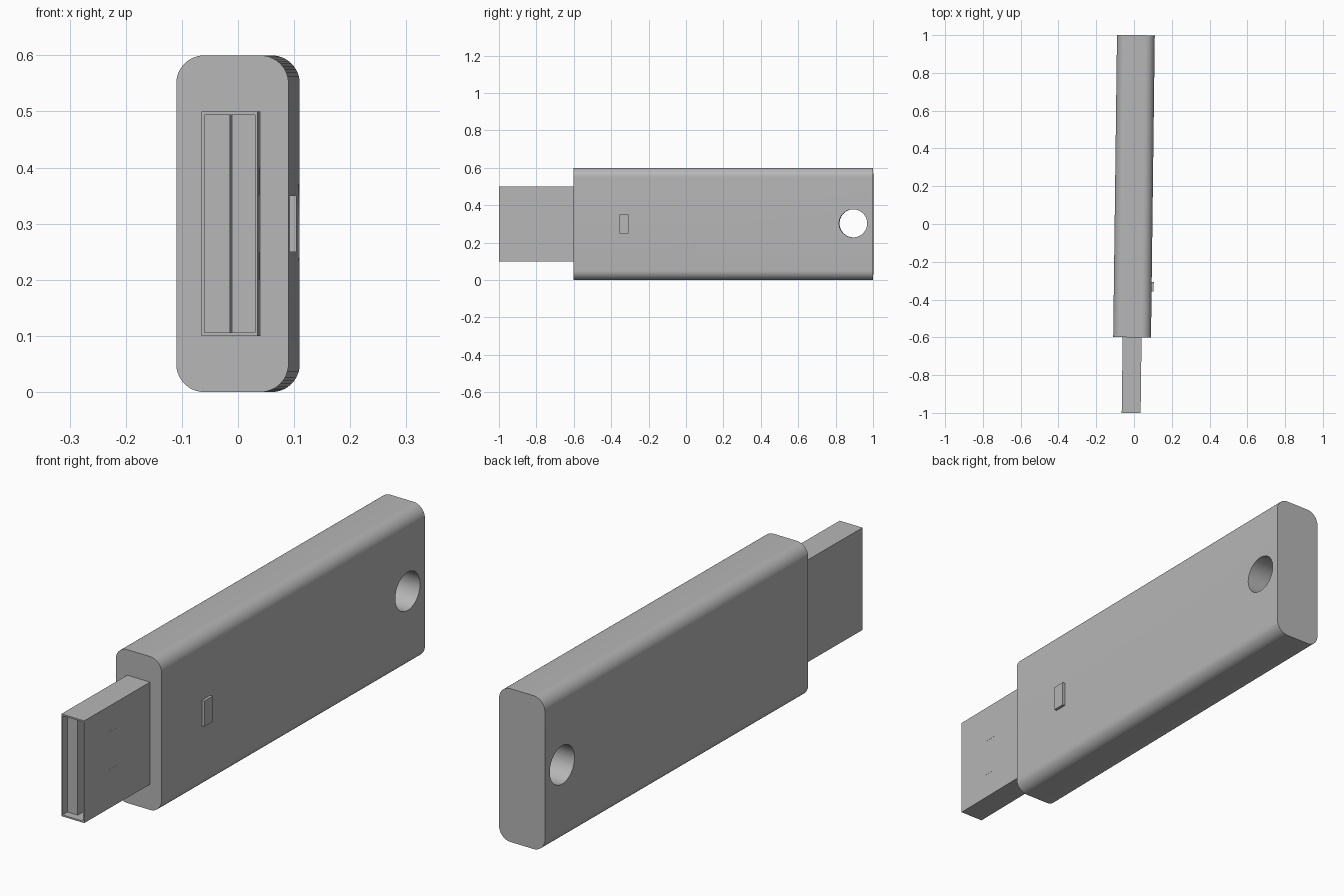
import bpy, bmesh
from mathutils import Matrix, Vector

if "Cube" in bpy.data.objects:
    bpy.data.objects.remove(bpy.data.objects["Cube"], do_unlink=True)

grey = bpy.data.materials.new("plain grey")
grey.use_nodes = True
colour = (0.47, 0.47, 0.47, 1)
grey.diffuse_color = colour
grey.node_tree.nodes["Principled BSDF"].inputs["Base Color"].default_value = colour


def box(name, low, high, round_radius=0):
    """Box between two corners, optionally rounding the edges that run along y."""
    low, high = Vector(low), Vector(high)
    bm = bmesh.new()
    place = Matrix.Translation((low + high) / 2) @ Matrix.Diagonal((*(high - low), 1))
    bmesh.ops.create_cube(bm, size=1, matrix=place)
    if round_radius:
        long_edges = [e for e in bm.edges
                      if abs(e.verts[0].co.y - e.verts[1].co.y) > 0.1]
        bmesh.ops.bevel(bm, geom=long_edges, offset=round_radius, segments=12,
                        profile=0.5, affect='EDGES')
    mesh = bpy.data.meshes.new(name)
    bm.to_mesh(mesh)
    bm.free()
    mesh.materials.append(grey)
    obj = bpy.data.objects.new(name, mesh)
    bpy.context.collection.objects.link(obj)
    return obj


def cut(obj, cutter):
    """Subtract the cutter, then throw it away."""
    mod = obj.modifiers.new("cut", 'BOOLEAN')
    mod.operation = 'DIFFERENCE'
    mod.solver = 'EXACT'
    mod.object = cutter
    activate(obj)
    bpy.ops.object.modifier_apply(modifier=mod.name)
    bpy.data.objects.remove(cutter, do_unlink=True)


def activate(obj):
    bpy.ops.object.select_all(action='DESELECT')
    obj.select_set(True)
    bpy.context.view_layer.objects.active = obj


# Rounded body with a lanyard hole near the back
body = box("body", (-0.1, -0.6, 0), (0.1, 1, 0.6), 0.05)
bpy.ops.mesh.primitive_cylinder_add(vertices=64, radius=0.075, depth=1,
                                    location=(0, 0.895, 0.303),
                                    rotation=(0, 1.5708, 0))
hole = bpy.context.object
hole.hide_render = True
hole.data.materials.append(grey)
cut(body, hole)

# Hollow connector shell
shell = box("connector_shell", (-0.05, -1, 0.1), (0.05, -0.6, 0.5))
cavity = box("cavity_cutter", (-0.045, -1.1, 0.106), (0.045, -0.605, 0.494))
cavity.hide_render = True
cut(shell, cavity)

# Contact tongue filling one half of the shell
tongue = box("contact_tongue", (-0.046, -0.97, 0.105), (0, -0.603, 0.495))

parts = [body, shell, tongue]

# Flush square latch marks on the shell
for label, z in (("lower", 0.2), ("upper", 0.35)):
    parts.append(box(label + "_latch_mark", (0.048, -0.855, z), (0.0505, -0.8, z + 0.05)))

# Raised indicator on the body side
parts.append(box("indicator", (0.09, -0.355, 0.25), (0.111, -0.305, 0.35)))

# The whole stick is turned very slightly about its vertical axis
pivot = Vector((0, 0.2, 0))
turn = Matrix.Translation(pivot) @ Matrix.Rotation(-0.0125, 4, 'Z') @ Matrix.Translation(-pivot)
for part in parts:
    part.data.transform(turn)
activate(body)
bpy.ops.object.shade_smooth_by_angle(angle=0.6)
